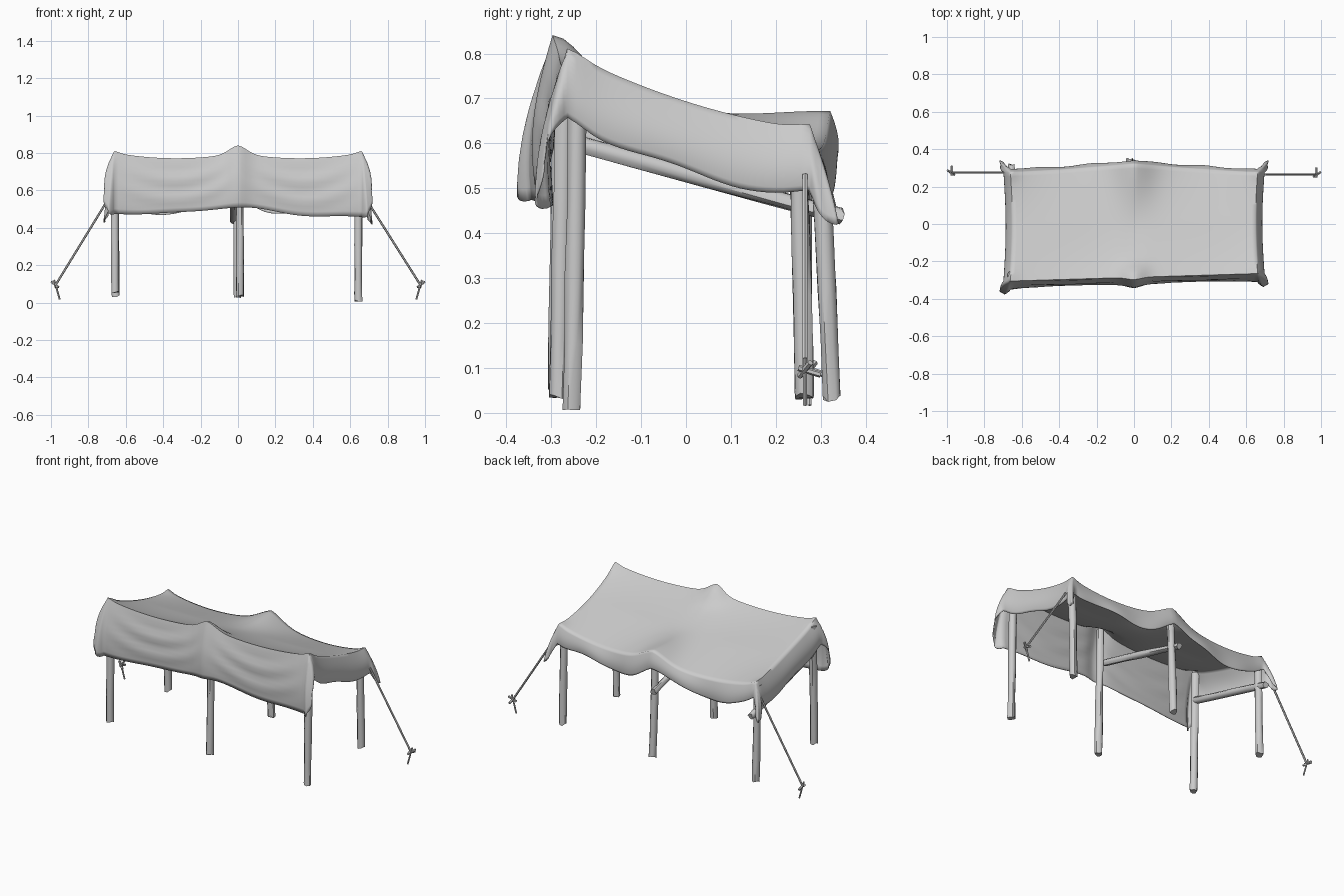
import bpy, bmesh, math, random
from mathutils import Vector

random.seed(4)
cube = bpy.data.objects.get("Cube")
if cube:
    bpy.data.objects.remove(cube, do_unlink=True)

mat = bpy.data.materials.new("plain grey")
mat.use_nodes = True
GREY = (0.6, 0.6, 0.6, 1)
mat.diffuse_color = GREY
mat.node_tree.nodes["Principled BSDF"].inputs["Base Color"].default_value = GREY


def finish(bm, name, angle):
    bmesh.ops.recalc_face_normals(bm, faces=bm.faces)
    mesh = bpy.data.meshes.new(name)
    bm.to_mesh(mesh)
    bm.free()
    obj = bpy.data.objects.new(name, mesh)
    bpy.context.collection.objects.link(obj)
    mesh.materials.append(mat)
    bpy.ops.object.select_all(action='DESELECT')
    obj.select_set(True)
    bpy.context.view_layer.objects.active = obj
    bpy.ops.object.shade_smooth_by_angle(angle=math.radians(angle))
    return obj


def rod(name, start, end, radius, sides=8, rough=0.0, rings=1):
    """Round bar between two points, optionally hewn with ragged ends."""
    start, end = Vector(start), Vector(end)
    axis = end - start
    turn = axis.to_track_quat('Z', 'Y')
    bm = bmesh.new()
    loops = []
    for i in range(rings + 1):
        loop = []
        for k in range(sides):
            a = math.tau * (k + 0.5) / sides
            r = radius * (1 + random.uniform(-rough, rough))
            ragged = random.uniform(0, rough * 0.15) if i == 0 else 0
            offset = Vector((math.cos(a) * r, math.sin(a) * r, ragged))
            loop.append(bm.verts.new(start + axis * (i / rings) + turn @ offset))
        loops.append(loop)
    for low, high in zip(loops, loops[1:]):
        for k in range(sides):
            n = (k + 1) % sides
            bm.faces.new((low[k], low[n], high[n], high[k]))
    bm.faces.new(loops[0])
    bm.faces.new(loops[-1])
    return finish(bm, name, 50)


# Canopy shape: s runs along x in [-1, 1], t runs from front 0 to back 1
def mix(a, b, f):
    return a + (b - a) * f


def bump(d, width):
    return math.exp(-(d / width) ** 2)


def roof(s, t):
    bay = 4 * abs(s) * (1 - abs(s))
    front = -0.284 + 0.02 * s - 0.012 * bump(s, 0.08)
    back = 0.275 + 0.045 * (1 - abs(s)) ** 1.3
    y = mix(front, back, t)
    x = s * (0.66 - 0.012 * math.sin(math.pi * t))
    edge = abs(2 * t - 1) ** 1.5
    sag = mix(0.03, 0.045, t) * bay * edge + 0.02 * (1 - s * s) * (1 - edge)
    z = mix(0.80, 0.63, t) - 0.10 * t * (1 - t) - sag
    z += 0.043 * bump(s, 0.1) * bump(t - 0.03, 0.1) + 0.04 * bump(s, 0.16) * bump(1 - t, 0.35)
    z += 0.01 * bump(abs(s) - 1, 0.05) * (bump(t - 0.02, 0.08) + bump(1 - t, 0.08))
    return Vector((x, y, z))


def canopy_point(a, b):
    """Point of the sheet; beyond the roof area the cloth hangs as a flap."""
    s, t = max(-1, min(1, a)), max(0, min(1, b))
    p = roof(s, t)
    ex, ey = abs(a - s), abs(b - t)
    if ex + ey == 0:
        return p
    v = max(ex, ey)
    theta = math.atan2(ey, ex)
    wx, wy = math.cos(theta) ** 2, math.sin(theta) ** 2
    corner = math.sin(2 * theta)
    bay = 4 * abs(s) * (1 - abs(s))
    if b < 0.5:
        length = p.z - (0.467 + 0.042 * bump(s, 0.38) - 0.01 * s + 0.004 * math.sin(9 * s))
        folds = 0.005 * bay * math.sin(17 * v - 5 * bay) * math.sin(math.pi * v)
        out_y = 0.045 * math.sin(v * 2.1) * (1 - 0.35 * bay)
    else:
        length = 0.10 + 0.02 * math.sin(7 * s)
        folds = 0.006 * bay * v * math.sin(14 * s)
        out_y = 0.018 * math.sin(v * 2.1)
    side = 0.152 + 0.006 * math.sin(11 * t)
    drop = v * (side * wx + length * wy + 0.06 * corner * (1.5 if b > 0.5 else 0.5))
    # Cloth hangs close along the sides and flares at the corners
    flare = 0.045 * v * corner
    dx = math.copysign(0.036 * math.sin(v * 2.1) * wx + 0.7 * flare, a) if ex else 0
    dy = math.copysign((out_y + folds) * wy + flare, b - 0.5) if ey else 0
    pleat = 0.01 * v * math.sin(6 * theta) * corner
    return p + Vector((dx + math.copysign(pleat, a), dy - pleat, -drop))


def samples(low, high, n, flap):
    outer = [(i + 1) / flap for i in range(flap)]
    core = [mix(low, high, i / n) for i in range(n + 1)]
    return [low - o for o in reversed(outer)] + core + [high + o for o in outer]


bm = bmesh.new()
grid = [[bm.verts.new(canopy_point(a, b)) for b in samples(0, 1, 28, 12)]
        for a in samples(-1, 1, 64, 12)]
for c, d in zip(grid, grid[1:]):
    for j in range(len(c) - 1):
        bm.faces.new((c[j], d[j], d[j + 1], c[j + 1]))
canopy = finish(bm, "canopy", 70)
thick = canopy.modifiers.new("thickness", 'SOLIDIFY')
thick.thickness = 0.004
thick.offset = 0

# Six posts: name, x, y at foot, y at top, foot height, top height
posts = [
    ("front_right_post", -0.658, -0.288, -0.275, 0.05, 0.775),
    ("front_middle_post", 0.01, -0.285, -0.268, 0.03, 0.795),
    ("front_left_post", 0.643, -0.254, -0.24, 0.0, 0.77),
    ("back_right_post", -0.655, 0.265, 0.25, 0.03, 0.615),
    ("back_middle_post", -0.004, 0.325, 0.295, 0.025, 0.655),
    ("back_left_post", 0.643, 0.264, 0.25, 0.03, 0.615),
]
for name, x, foot_y, top_y, foot, top in posts:
    rod(name, (x, foot_y, foot), (x, top_y, top), 0.0215, 8, 0.1, 5)

# Sloping rails tied beside the posts
rod("middle_rail", (-0.025, 0.355, 0.435), (-0.025, -0.27, 0.607), 0.019, 8, 0.1, 4)
rod("right_rail", (-0.655, 0.325, 0.443), (-0.655, -0.27, 0.607), 0.019, 8, 0.1, 4)

# Guy ropes with their pegs
for label, d, y, tie in (("left", 1, 0.265, (0.70, 0.53)), ("right", -1, 0.275, (0.69, 0.56))):
    rod(label + "_rope", (d * tie[0], y, tie[1]), (d * 0.975, y, 0.095), 0.006, 6)
    rod(label + "_peg", (d * 0.953, y, 0.017), (d * 0.983, y, 0.122), 0.005, 6)
    rod(label + "_peg_hook", (d * 0.96, y - 0.012, 0.082), (d * 0.997, y + 0.012, 0.112), 0.007, 6)
    rod(label + "_knot", (d * 0.975, y - 0.015, 0.1), (d * 0.975, y + 0.035, 0.085), 0.007, 6)
